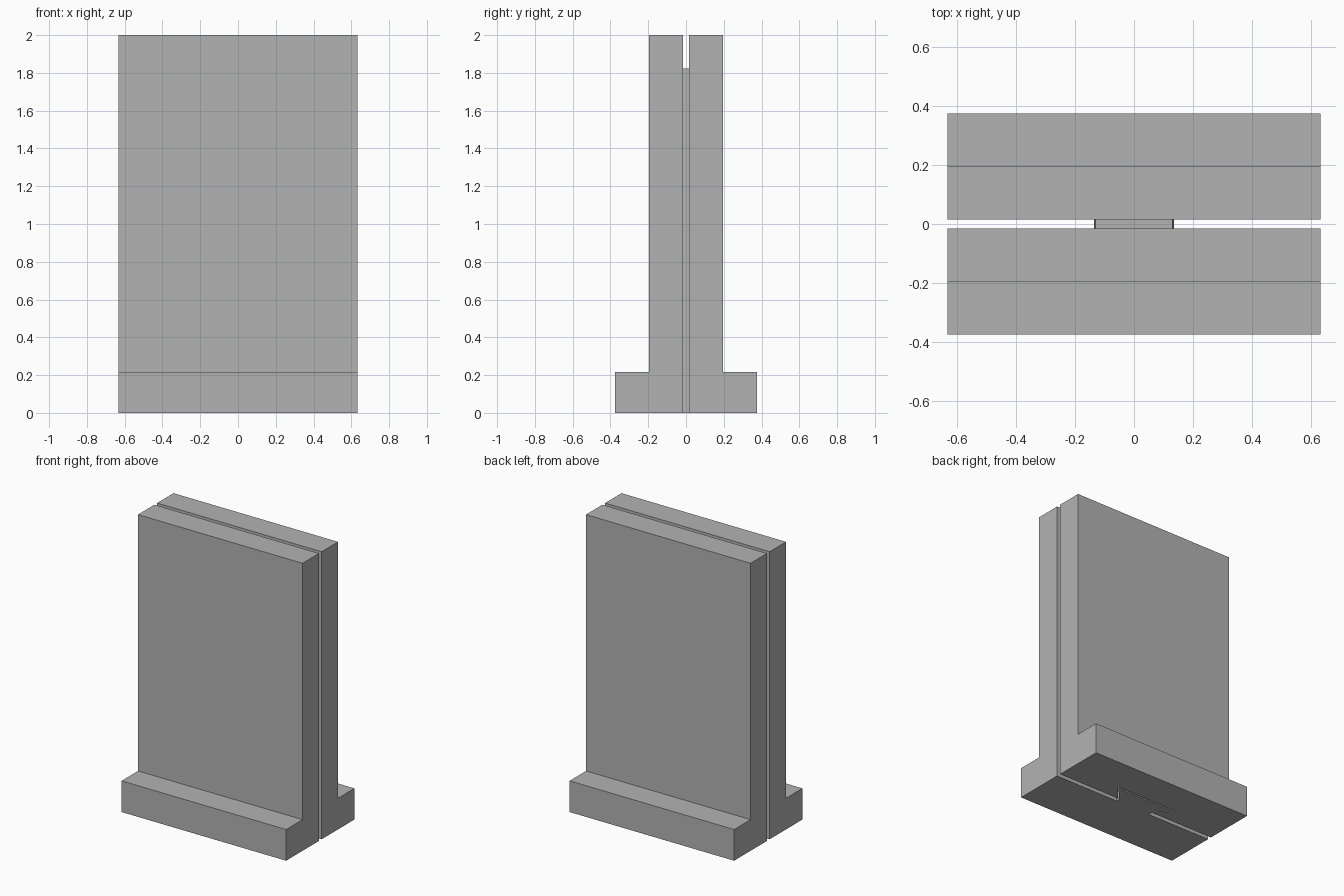
import bpy, bmesh

if "Cube" in bpy.data.objects:
    bpy.data.objects.remove(bpy.data.objects["Cube"])

HALF_X, HALF_Y = 0.633, 0.375      # overall half width and depth
WALL_Y, GAP = 0.195, 0.015         # outer wall face, half of the slit
FOOT_Z, TOP_Z = 0.217, 2.0
RAIL_Z, CLEAR = 1.823, 0.012       # rail height, sliding clearance

grey = bpy.data.materials.new("grey")
grey.diffuse_color = (0.45, 0.45, 0.45, 1)
grey.use_nodes = True
grey.node_tree.nodes["Principled BSDF"].inputs["Base Color"].default_value = grey.diffuse_color


def loft(name, lower, upper):
    """Solid between two matching outlines of 3D points."""
    bm = bmesh.new()
    a = [bm.verts.new(p) for p in lower]
    b = [bm.verts.new(p) for p in upper]
    bm.faces.new(a)
    bm.faces.new(b)
    n = len(a)
    for i in range(n):
        j = (i + 1) % n
        bm.faces.new((a[i], a[j], b[j], b[i]))
    bmesh.ops.recalc_face_normals(bm, faces=bm.faces)
    mesh = bpy.data.meshes.new(name)
    bm.to_mesh(mesh)
    bm.free()
    mesh.materials.append(grey)
    obj = bpy.data.objects.new(name, mesh)
    bpy.context.collection.objects.link(obj)
    return obj


def half_body(name, side):
    """L-shaped wall with a foot, on the side +1 (back) or -1 (front)."""
    profile = [(GAP, 0), (HALF_Y, 0), (HALF_Y, FOOT_Z),
               (WALL_Y, FOOT_Z), (WALL_Y, TOP_Z), (GAP, TOP_Z)]
    return loft(name, *[[(x, side * y, z) for y, z in profile]
                        for x in (-HALF_X, HALF_X)])


def dovetail(name, y0, z0, z1, grow):
    """Flared rail, slightly narrower towards the top."""
    def outline(z, taper):
        right = [(0.135, y0), (0.135, GAP), (0.227, 0.115 + grow)]
        right = [(x + grow - taper, y) for x, y in right]
        return [(x, y, z) for x, y in right] + \
               [(-x, y, z) for x, y in reversed(right)]
    return loft(name, outline(z0, 0), outline(z1, 0.005))


# Two halves
front = half_body("front_wall", -1)
back = half_body("back_wall", 1)

# Rail fixed to the front half
dovetail("dovetail_rail", -GAP, 0, RAIL_Z, 0)

# Matching blind groove in the back half
cutter = dovetail("groove_cutter", -GAP, -0.05, RAIL_Z + CLEAR, CLEAR)
cutter.hide_render = True
cutter.hide_viewport = True
cut = back.modifiers.new("groove", 'BOOLEAN')
cut.operation = 'DIFFERENCE'
cut.solver = 'EXACT'
cut.object = cutter
